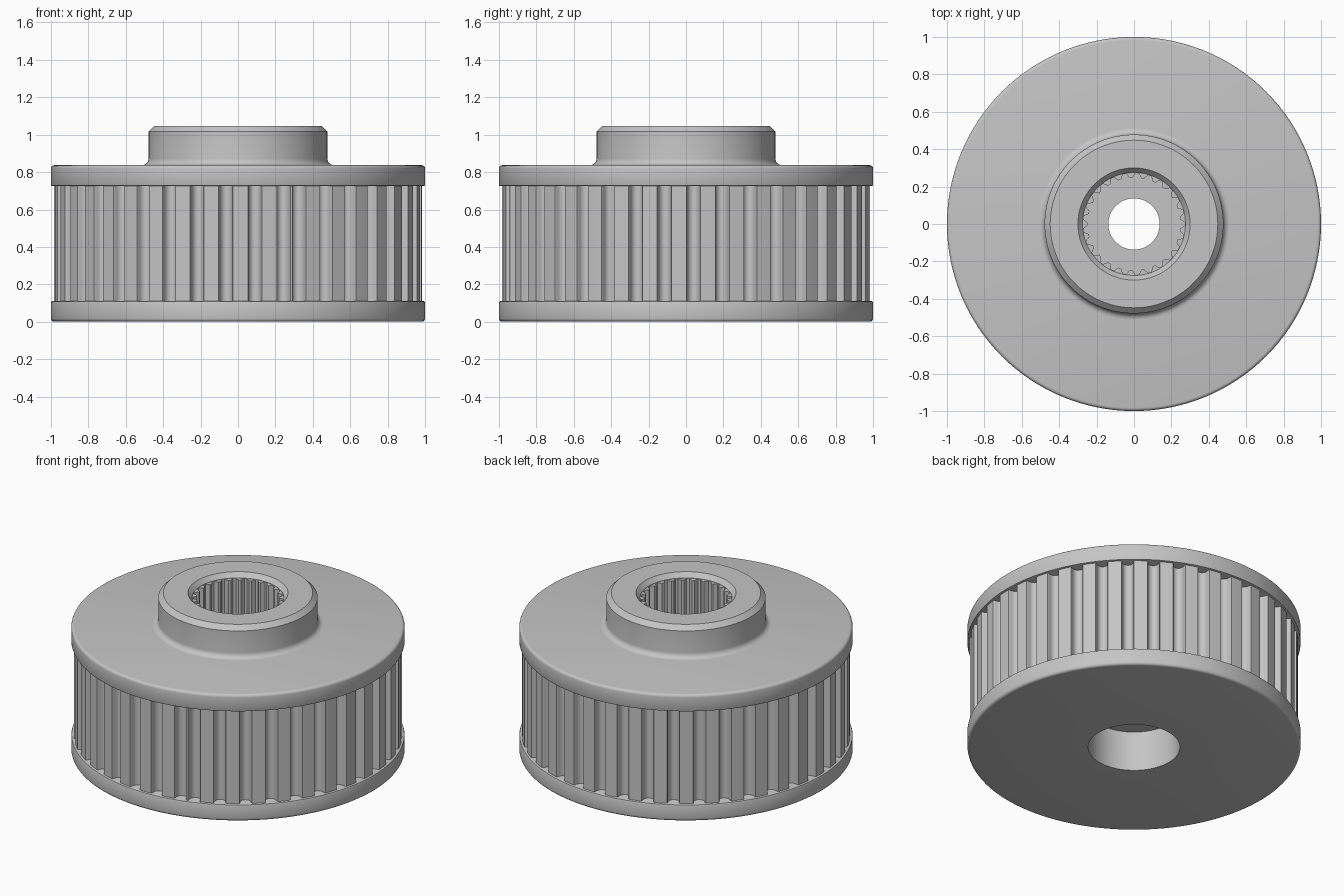
import bpy
import bmesh
from math import sin, cos, pi, radians, degrees

cube = bpy.data.objects.get("Cube")
if cube:
    bpy.data.objects.remove(cube)

GREY = (0.56, 0.56, 0.56, 1)
metal = bpy.data.materials.new("grey metal")
metal.use_nodes = True
metal.diffuse_color = GREY
metal.node_tree.nodes["Principled BSDF"].inputs["Base Color"].default_value = GREY


def ring_solid(name, rings):
    """Closed tube: each ring is a list of points, joined to the next and last to first."""
    bm = bmesh.new()
    loops = [[bm.verts.new(p) for p in ring] for ring in rings]
    for k, a in enumerate(loops):
        b = loops[(k + 1) % len(loops)]
        for i in range(len(a)):
            j = (i + 1) % len(a)
            bm.faces.new((a[i], a[j], b[j], b[i]))
    bmesh.ops.recalc_face_normals(bm, faces=bm.faces)
    mesh = bpy.data.meshes.new(name)
    bm.to_mesh(mesh)
    bm.free()
    mesh.materials.append(metal)
    obj = bpy.data.objects.new(name, mesh)
    bpy.context.collection.objects.link(obj)
    bpy.ops.object.select_all(action='DESELECT')
    obj.select_set(True)
    bpy.context.view_layer.objects.active = obj
    bpy.ops.object.shade_smooth_by_angle(angle=radians(35))
    return obj


def ring(polar, z):
    return [(r * cos(a), r * sin(a), z) for a, r in polar]


def circle(angles, r):
    return [(a, r) for a in angles]


def lathe(name, profile, sides=128):
    angles = [2 * pi * i / sides for i in range(sides)]
    return ring_solid(name, [ring(circle(angles, r), z) for r, z in profile])


def arc(cx, cz, r, start, end, steps=4):
    span = [radians(start + (end - start) * i / steps) for i in range(steps + 1)]
    return [(cx + r * cos(t), cz + r * sin(t)) for t in span]


FLANGE, DRUM_TOP, TOP, HUB_TOP = 0.11, 0.725, 0.837, 1.047
BORE, SHAFT = 0.275, 0.137
WEB_LOW, WEB_HIGH = 0.265, 0.42

# Lower flange with rounded rim
lathe("lower_flange", [(BORE, 0)] + arc(0.982, 0.018, 0.018, -90, 0)
      + arc(0.992, FLANGE - 0.008, 0.008, 0, 90, 2) + [(BORE, FLANGE)])

# Upper flange and hub, with fillet at the foot and chamfers at the mouth
lathe("upper_flange_and_hub",
      [(BORE, DRUM_TOP)] + arc(0.992, DRUM_TOP + 0.008, 0.008, -90, 0, 2)
      + arc(0.982, TOP - 0.018, 0.018, 0, 90)
      + arc(0.513, TOP + 0.035, 0.035, 270, 180, 6)
      + [(0.478, HUB_TOP - 0.03), (0.448, HUB_TOP), (0.3, HUB_TOP), (BORE, HUB_TOP - 0.03)])

# Drum with round-bottomed belt grooves; the pitch leaves one narrow tooth
RIM, GROOVE, PITCH, COUNT = 0.985, 0.034, 9.1, 40
outline = []
for k in range(COUNT):
    centre = radians(289.5 + PITCH * k)
    half = GROOVE / RIM
    shape = [(-half * 1.12, 0), (-half * 1.02, 0.008)]
    shape += [(-half * cos(pi * i / 6), 0.022 + GROOVE * sin(pi * i / 6)) for i in range(7)]
    shape += [(half * 1.02, 0.008), (half * 1.12, 0)]
    outline += [(centre + a, RIM - d) for a, d in shape]
    if k < COUNT - 1:
        outline.append((centre + radians(PITCH / 2), RIM))
inner = circle([a for a, r in outline], BORE)
ring_solid("toothed_drum", [ring(inner, FLANGE), ring(outline, FLANGE),
                            ring(outline, DRUM_TOP), ring(inner, DRUM_TOP)])

# Web inside the bore with the shaft screw hole
lathe("bore_web", [(SHAFT, WEB_LOW), (BORE + 0.01, WEB_LOW),
                   (BORE + 0.01, WEB_HIGH), (SHAFT, WEB_HIGH)])

# Internally splined sleeve
SPLINES, STEPS = 25, 8
spline = []
for i in range(SPLINES * STEPS):
    a = 2 * pi * i / (SPLINES * STEPS)
    wave = max(-1, min(1, 1.5 * cos(a * SPLINES)))
    spline.append((a, 0.26 + 0.012 * wave))
outer = circle([a for a, r in spline], BORE + 0.01)
SLEEVE_TOP = HUB_TOP - 0.032
ring_solid("splined_sleeve", [ring(spline, WEB_HIGH - 0.02), ring(spline, SLEEVE_TOP),
                              ring(outer, SLEEVE_TOP), ring(outer, WEB_HIGH - 0.02)])
